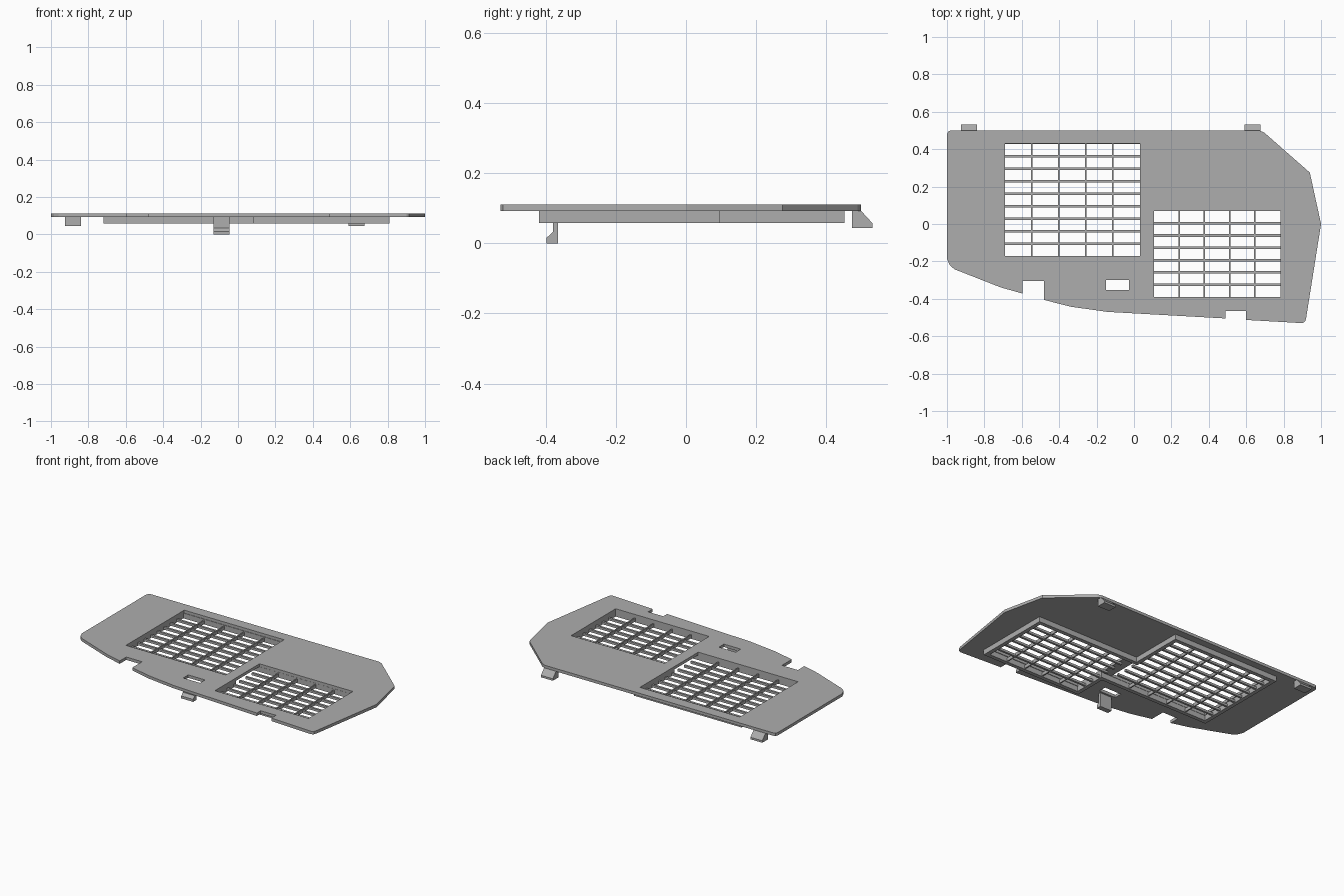
import bpy
import bmesh

cube = bpy.data.objects.get("Cube")
if cube:
    bpy.data.objects.remove(cube, do_unlink=True)

grey = bpy.data.materials.new("plain grey")
grey.use_nodes = True
COLOR = (0.42, 0.42, 0.42, 1)
grey.diffuse_color = COLOR
grey.node_tree.nodes["Principled BSDF"].inputs["Base Color"].default_value = COLOR

PLATE_LOW, PLATE_TOP, RIM_LOW = 0.092, 0.111, 0.058


def rect(x0, x1, y0, y1):
    return [(x0, y0), (x1, y0), (x1, y1), (x0, y1)]


def slab(name, loops, z0, z1):
    """Flat sheet: first loop is the outline, the others are holes."""
    curve = bpy.data.curves.new(name, "CURVE")
    curve.dimensions = "2D"
    curve.fill_mode = "BOTH"
    curve.extrude = (z1 - z0) / 2
    for loop in loops:
        spline = curve.splines.new("POLY")
        spline.points.add(len(loop) - 1)
        for point, (x, y) in zip(spline.points, loop):
            point.co = (x, y, 0, 1)
        spline.use_cyclic_u = True
    temp = bpy.data.objects.new(name, curve)
    bpy.context.collection.objects.link(temp)
    bpy.context.view_layer.update()
    mesh = bpy.data.meshes.new_from_object(temp.evaluated_get(bpy.context.evaluated_depsgraph_get()))
    bpy.data.objects.remove(temp, do_unlink=True)
    bm = bmesh.new()
    bm.from_mesh(mesh)
    bmesh.ops.remove_doubles(bm, verts=bm.verts, dist=0.0001)
    bmesh.ops.translate(bm, verts=bm.verts, vec=(0, 0, (z0 + z1) / 2))
    finish(name, bm, mesh)


def finish(name, bm, mesh=None):
    mesh = mesh or bpy.data.meshes.new(name)
    bmesh.ops.recalc_face_normals(bm, faces=bm.faces)
    for face in bm.faces:
        face.smooth = False
        face.material_index = 0
    bm.to_mesh(mesh)
    bm.free()
    mesh.materials.clear()
    mesh.materials.append(grey)
    obj = bpy.data.objects.new(name, mesh)
    bpy.context.collection.objects.link(obj)


def add_box(bm, x0, x1, y0, y1, z0, z1):
    made = bmesh.ops.create_cube(bm, size=1)["verts"]
    bmesh.ops.scale(bm, verts=made, vec=(x1 - x0, y1 - y0, z1 - z0))
    bmesh.ops.translate(bm, verts=made, vec=((x0 + x1) / 2, (y0 + y1) / 2, (z0 + z1) / 2))


def grille(name, x0, x1, y0, y1, columns, rows):
    """Wide slats along x crossed by thin ribs along y."""
    bm = bmesh.new()
    for i in range(1, rows):
        y = y0 + (y1 - y0) * i / rows
        add_box(bm, x0 - 0.005, x1 + 0.005, y - 0.007, y + 0.007, 0.063, 0.078)
    for i in range(1, columns):
        x = x0 + (x1 - x0) * i / columns
        add_box(bm, x - 0.004, x + 0.004, y0 - 0.005, y1 + 0.005, 0.063, 0.085)
    finish(name, bm)


def clip(name, x0, x1, profile):
    """Side profile (y, z) extruded along x."""
    bm = bmesh.new()
    face = bm.faces.new([bm.verts.new((x0, y, z)) for y, z in profile])
    made = bmesh.ops.extrude_face_region(bm, geom=[face])["geom"]
    moved = [v for v in made if isinstance(v, bmesh.types.BMVert)]
    bmesh.ops.translate(bm, verts=moved, vec=(x1 - x0, 0, 0))
    finish(name, bm)


# Cover plate with notches, two vents and a slot
outline = [
    (-1, 0.48), (-0.994, 0.494), (-0.98, 0.5), (0.67, 0.5), (0.695, 0.49),
    (0.94, 0.275), (1, 0), (0.92, -0.505), (0.914, -0.522), (0.9, -0.53),
    (0.6, -0.513), (0.6, -0.465), (0.49, -0.465), (0.49, -0.505),
    (-0.14, -0.47), (-0.34, -0.442), (-0.48, -0.406), (-0.48, -0.305),
    (-0.595, -0.305), (-0.595, -0.372), (-0.71, -0.34), (-0.96, -0.242),
    (-0.985, -0.22), (-1, -0.185),
]
large_vent = (-0.69, 0.032, -0.172, 0.43)
small_vent = (0.106, 0.782, -0.39, 0.07)
slot = rect(-0.15, -0.028, -0.352, -0.3)
slab("cover_plate", [outline, rect(*large_vent), rect(*small_vent), slot], PLATE_LOW, PLATE_TOP)


# Stepped rim running round both vents on the underside
def rim_loop(inset):
    d = inset
    return [
        (-0.72 + d, -0.2 + d), (0.08 + d, -0.2 + d), (0.08 + d, -0.42 + d), (0.81 - d, -0.42 + d),
        (0.81 - d, 0.095 - d), (0.06 - d, 0.095 - d), (0.06 - d, 0.453 - d), (-0.72 + d, 0.453 - d),
    ]


slab("vent_rim", [rim_loop(0), rim_loop(0.026)], RIM_LOW, PLATE_LOW)

# Vent grids
grille("large_grille", *large_vent, 5, 9)
grille("small_grille", *small_vent, 5, 7)

# Rear hooks and front snap clip
rear = [(0.474, 0.093), (0.5, 0.093), (0.533, 0.057), (0.533, 0.044), (0.474, 0.044)]
for name, x in (("right_rear_hook", -0.925), ("left_rear_hook", 0.59)):
    clip(name, x, x + 0.086, rear)
front = [(-0.365, 0.093), (-0.365, 0), (-0.398, 0), (-0.398, 0.016), (-0.38, 0.033), (-0.38, 0.093)]
clip("front_clip", -0.132, -0.046, front)
